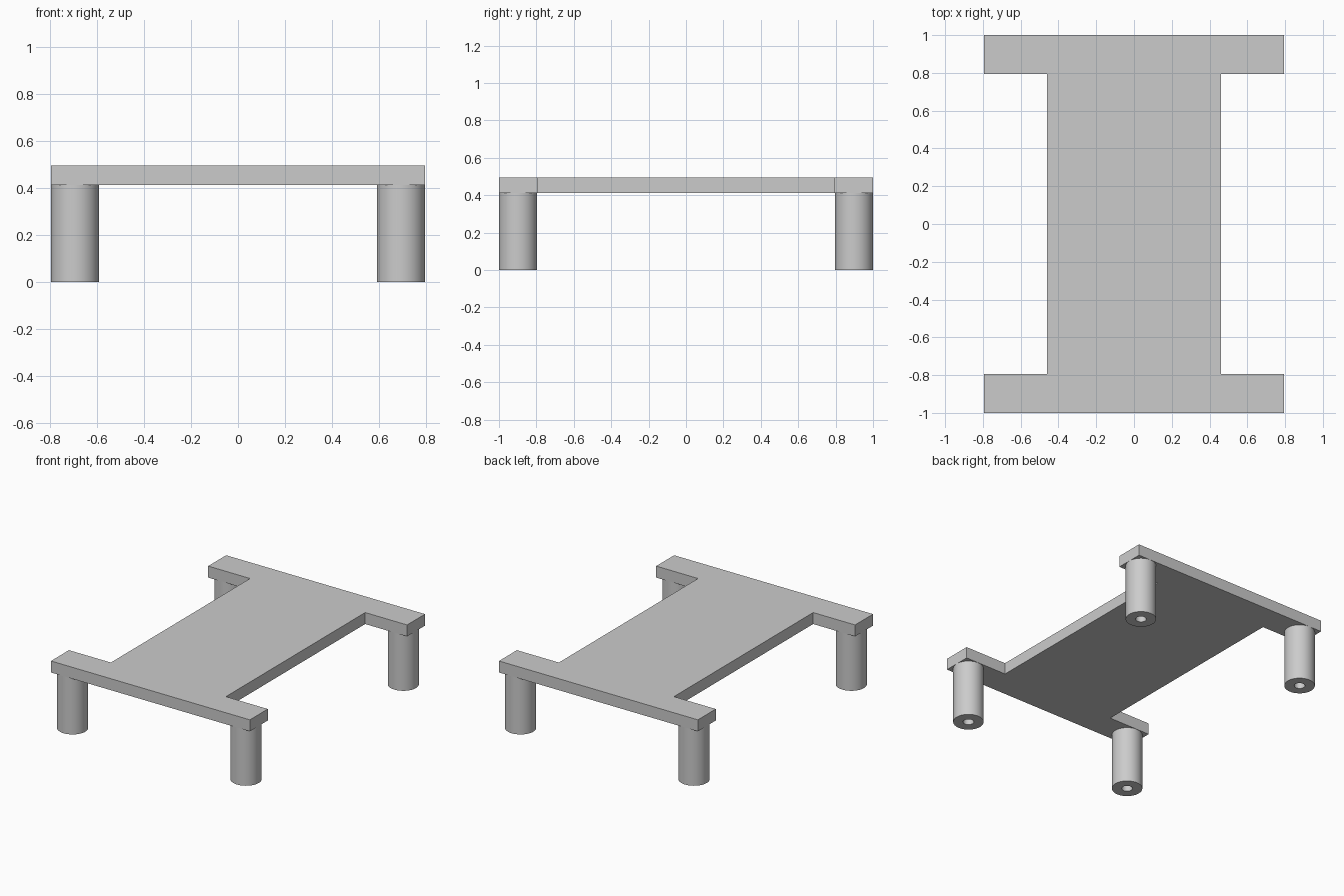
import bpy
import bmesh
import math
from mathutils import Vector

default = bpy.data.objects.get("Cube")
if default:
    bpy.data.objects.remove(default, do_unlink=True)

# Overall sizes
HALF_X, HALF_Y = 0.795, 1.0
WAIST_X, BAR_Y = 0.46, 0.795
DECK_Z, TOP_Z = 0.412, 0.495
LEG_R, HOLE_R = 0.102, 0.036

grey = bpy.data.materials.new("light grey")
grey.use_nodes = True
colour = (0.6, 0.6, 0.6, 1)
grey.diffuse_color = colour
grey.node_tree.nodes["Principled BSDF"].inputs["Base Color"].default_value = colour


def make_object(name, bm):
    bmesh.ops.recalc_face_normals(bm, faces=bm.faces[:])
    mesh = bpy.data.meshes.new(name)
    bm.to_mesh(mesh)
    bm.free()
    mesh.materials.append(grey)
    obj = bpy.data.objects.new(name, mesh)
    bpy.context.collection.objects.link(obj)
    return obj


# Deck: I-shaped outline extruded upward
quarter = [(HALF_X, HALF_Y), (HALF_X, BAR_Y), (WAIST_X, BAR_Y)]
right_half = quarter + [(x, -y) for x, y in reversed(quarter)]
outline = right_half + [(-x, y) for x, y in reversed(right_half)]
bm = bmesh.new()
base = bm.faces.new([bm.verts.new((x, y, DECK_Z)) for x, y in outline])
extruded = bmesh.ops.extrude_face_region(bm, geom=[base], use_keep_orig=True)
top_verts = [g for g in extruded["geom"] if isinstance(g, bmesh.types.BMVert)]
bmesh.ops.translate(bm, verts=top_verts, vec=(0, 0, TOP_Z - DECK_Z))
make_object("deck", bm)


# Legs: hollow round posts turned from a rectangular section
def make_leg(name, x, y):
    bm = bmesh.new()
    section = [(HOLE_R, 0), (LEG_R, 0), (LEG_R, DECK_Z), (HOLE_R, DECK_Z)]
    verts = [bm.verts.new((r, 0, z)) for r, z in section]
    edges = [bm.edges.new((verts[i], verts[(i + 1) % 4])) for i in range(4)]
    bmesh.ops.spin(bm, geom=verts + edges, cent=Vector(), axis=(0, 0, 1),
                   angle=math.tau, steps=64, use_merge=True)
    bmesh.ops.remove_doubles(bm, verts=bm.verts[:], dist=0.0001)
    leg = make_object(name, bm)
    leg.location = (x, y, 0)
    return leg


legs = [make_leg(f"{end}_{side}_leg", sx * (HALF_X - LEG_R), sy * (HALF_Y - LEG_R))
        for end, sy in (("front", -1), ("back", 1))
        for side, sx in (("right", -1), ("left", 1))]

bpy.ops.object.select_all(action="DESELECT")
for leg in legs:
    leg.select_set(True)
bpy.context.view_layer.objects.active = legs[0]
bpy.ops.object.shade_smooth_by_angle(angle=math.radians(30))
